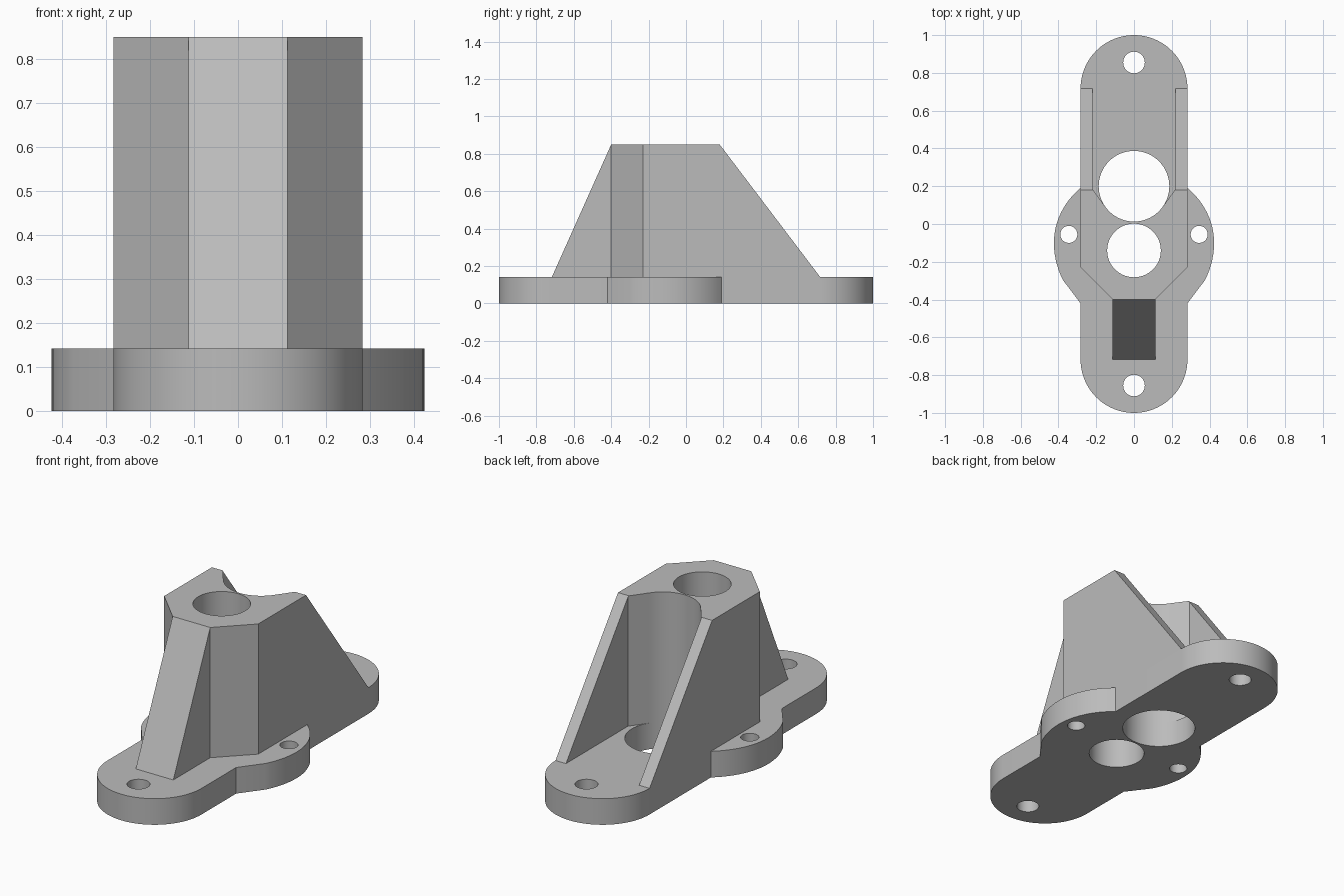
import bpy, bmesh
from math import sin, cos, pi, radians
from mathutils import Vector

if "Cube" in bpy.data.objects:
    bpy.data.objects.remove(bpy.data.objects["Cube"])

HALF_W = 0.283     # half width of plate and tower
PLATE_TOP = 0.142
TOP = 0.85

grey = bpy.data.materials.new("plain grey")
grey.use_nodes = True
grey.diffuse_color = (0.5, 0.5, 0.5, 1)
grey.node_tree.nodes["Principled BSDF"].inputs["Base Color"].default_value = (0.5, 0.5, 0.5, 1)


def prism(name, points, direction):
    """Extrude a closed planar outline along a direction."""
    bm = bmesh.new()
    face = bm.faces.new([bm.verts.new(p) for p in points])
    grown = bmesh.ops.extrude_face_region(bm, geom=[face])["geom"]
    moved = [v for v in grown if isinstance(v, bmesh.types.BMVert)]
    bmesh.ops.translate(bm, verts=moved, vec=Vector(direction))
    bmesh.ops.recalc_face_normals(bm, faces=bm.faces)
    mesh = bpy.data.meshes.new(name)
    bm.to_mesh(mesh)
    bm.free()
    mesh.materials.append(grey)
    obj = bpy.data.objects.new(name, mesh)
    bpy.context.collection.objects.link(obj)
    return obj


def plan_prism(name, half, z0, z1):
    """Upright prism from the right half of a plan, mirrored in x."""
    outline = half + [(-x, y) for x, y in reversed(half) if x > 1e-5]
    return prism(name, [(x, y, z0) for x, y in outline], (0, 0, z1 - z0))


def side_prism(name, profile, half_width):
    return prism(name, [(-half_width, y, z) for y, z in profile], (2 * half_width, 0, 0))


def activate(obj):
    bpy.ops.object.select_all(action='DESELECT')
    obj.select_set(True)
    bpy.context.view_layer.objects.active = obj


def cut(obj, cutter):
    cutter.hide_render = True
    mod = obj.modifiers.new("cut", 'BOOLEAN')
    mod.operation = 'DIFFERENCE'
    mod.solver = 'EXACT'
    mod.object = cutter
    activate(obj)
    bpy.ops.object.modifier_apply(modifier=mod.name)
    bpy.data.objects.remove(cutter)


def drill(obj, x, y, r):
    ring = [(x + r * cos(2 * pi * i / 64), y + r * sin(2 * pi * i / 64), -0.1) for i in range(64)]
    cut(obj, prism("drill_cutter", ring, (0, 0, 1.2)))


# Base plate: rounded ends with a bulge on each side
def end_arc(a0, a1, yc):
    steps = 24
    return [(HALF_W * cos(radians(a0 + (a1 - a0) * i / steps)),
             yc + HALF_W * sin(radians(a0 + (a1 - a0) * i / steps))) for i in range(steps + 1)]


bulge = [(HALF_W, -0.42)]
for deg in range(-28, 49, 4):
    a = radians(deg)
    bulge.append((0.424 * cos(a), -0.1 + (0.39 if deg > 0 else 0.424) * sin(a)))
bulge.append((HALF_W, 0.19))
half_plate = end_arc(-90, 0, -0.717) + bulge + end_arc(0, 90, 0.717)
plate = plan_prism("base_plate", half_plate, 0, PLATE_TOP)

# Tower with two rear side walls
half_tower = [(0.113, -0.4), (HALF_W, -0.23), (HALF_W, 0.73),
              (0.22, 0.73), (0.22, 0.185), (0.155, 0.095)]
tower = plan_prism("tower", half_tower, PLATE_TOP, TOP)
dy, dz = 0.717 - 0.18, PLATE_TOP - TOP
slope = [(0.18 - dy / 10, TOP - dz / 10), (0.717 + dy / 10, PLATE_TOP + dz / 10),
         (1.2, PLATE_TOP + dz / 10), (1.2, TOP - dz / 10)]
cut(tower, side_prism("slope_cutter", slope, 0.5))

# Sloping front rib
rib = side_prism("front_rib", [(-0.4, TOP), (-0.717, PLATE_TOP), (-0.4, PLATE_TOP)], 0.113)

# Two main bores, then the mounting holes
for part in (plate, tower):
    drill(part, 0, 0.2, 0.187)
    drill(part, 0, -0.14, 0.142)
for side in (-1, 1):
    drill(plate, 0, side * 0.855, 0.057)
    drill(plate, side * 0.345, -0.055, 0.045)

for part in (plate, tower, rib):
    activate(part)
    bpy.ops.object.shade_smooth_by_angle(angle=radians(25))
